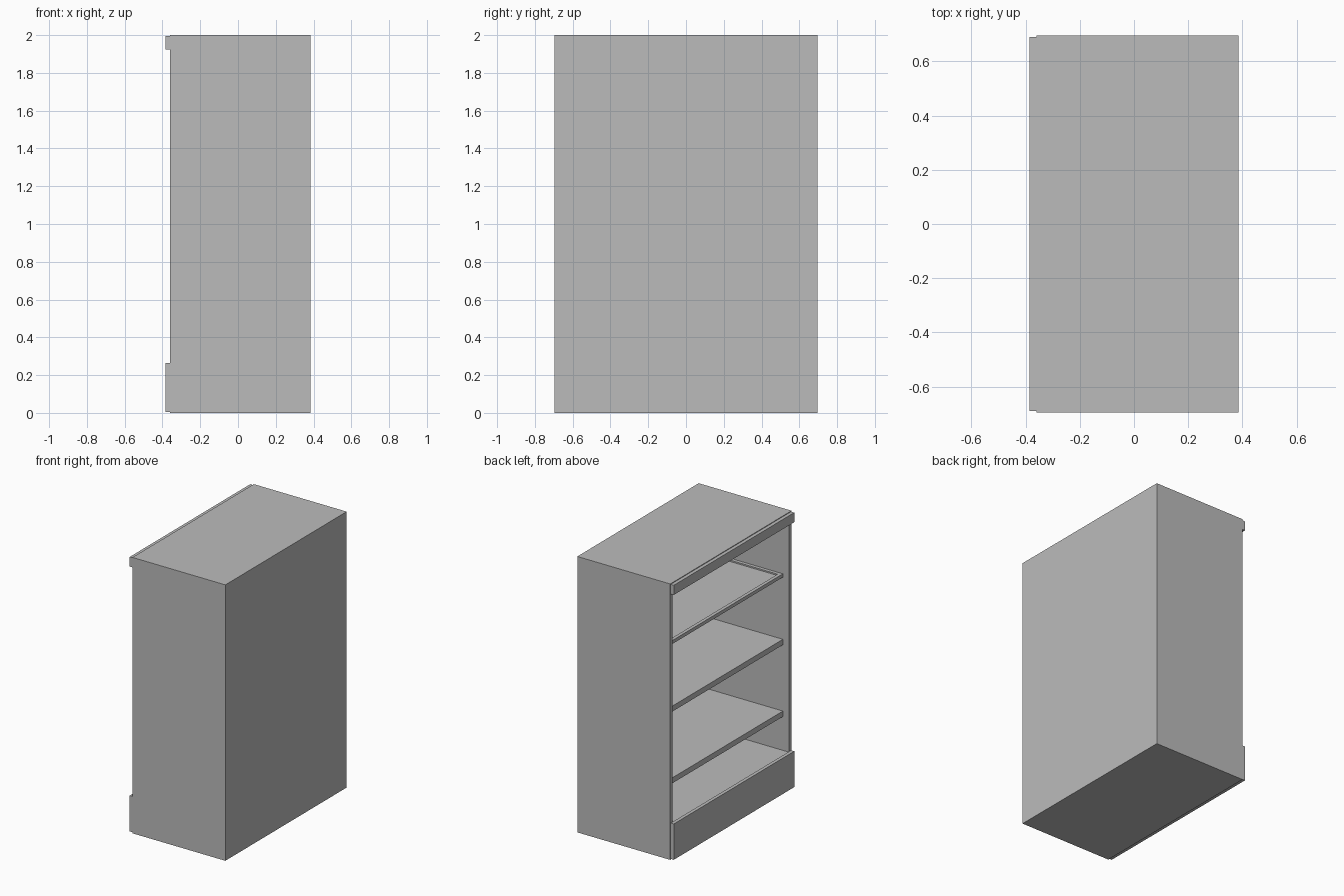
import bpy
import bmesh

cube = bpy.data.objects.get("Cube")
if cube:
    bpy.data.objects.remove(cube, do_unlink=True)

grey = bpy.data.materials.new("plain_grey")
grey.use_nodes = True
COLOUR = (0.5, 0.5, 0.5, 1.0)
grey.diffuse_color = COLOUR
grey.node_tree.nodes["Principled BSDF"].inputs["Base Color"].default_value = COLOUR

# Overall case: the open side faces -x
OPEN_X, BACK_X = -0.36, 0.385
HALF_Y, HEIGHT = 0.695, 2.0
WALL = 0.028
INNER_Y = HALF_Y - WALL
INNER_BACK = BACK_X - WALL
FLOOR_Z, CEILING_Z = 0.26, 1.93
SHELF_X = -0.31


def board(name, x, y, z, tray=None):
    """Box between the given ranges; tray = (rim, depth) sinks the top face."""
    bm = bmesh.new()
    bmesh.ops.create_cube(bm, size=1)
    for v in bm.verts:
        for axis, (low, high) in enumerate((x, y, z)):
            v.co[axis] = high if v.co[axis] > 0 else low
    if tray:
        bm.normal_update()
        top = max(bm.faces, key=lambda f: f.calc_center_median().z)
        bmesh.ops.inset_individual(bm, faces=[top], thickness=tray[0])
        wall = bmesh.ops.extrude_discrete_faces(bm, faces=[top])["faces"][0]
        for v in wall.verts:
            v.co.z -= tray[1]
    mesh = bpy.data.meshes.new(name)
    bm.to_mesh(mesh)
    bm.free()
    mesh.materials.append(grey)
    obj = bpy.data.objects.new(name, mesh)
    bpy.context.collection.objects.link(obj)
    return obj


# Case panels
inside_y = (-INNER_Y, INNER_Y)
board("side_panel_front", (OPEN_X, BACK_X), (-HALF_Y, -INNER_Y), (0, HEIGHT))
board("side_panel_rear", (OPEN_X, BACK_X), (INNER_Y, HALF_Y), (0, HEIGHT))
board("back_panel", (INNER_BACK, BACK_X), inside_y, (0, HEIGHT))
board("top_panel", (OPEN_X, INNER_BACK), inside_y, (CEILING_Z, HEIGHT))
board("base_block", (OPEN_X, INNER_BACK), inside_y, (0, FLOOR_Z))

# Trim boards standing proud of the open side
trim_x, trim_y = (-0.385, OPEN_X), (-0.69, 0.69)
board("kick_board", trim_x, trim_y, (0.005, 0.265))
board("top_trim", trim_x, trim_y, (1.925, 1.995))

# Shelves, the top one a shallow tray
for name, top, thick, tray in (
    ("lower_shelf", 0.545, 0.04, None),
    ("middle_shelf", 1.065, 0.04, None),
    ("upper_tray_shelf", 1.54, 0.025, (0.035, 0.01)),
):
    board(name, (SHELF_X, INNER_BACK), inside_y, (top - thick, top), tray)
